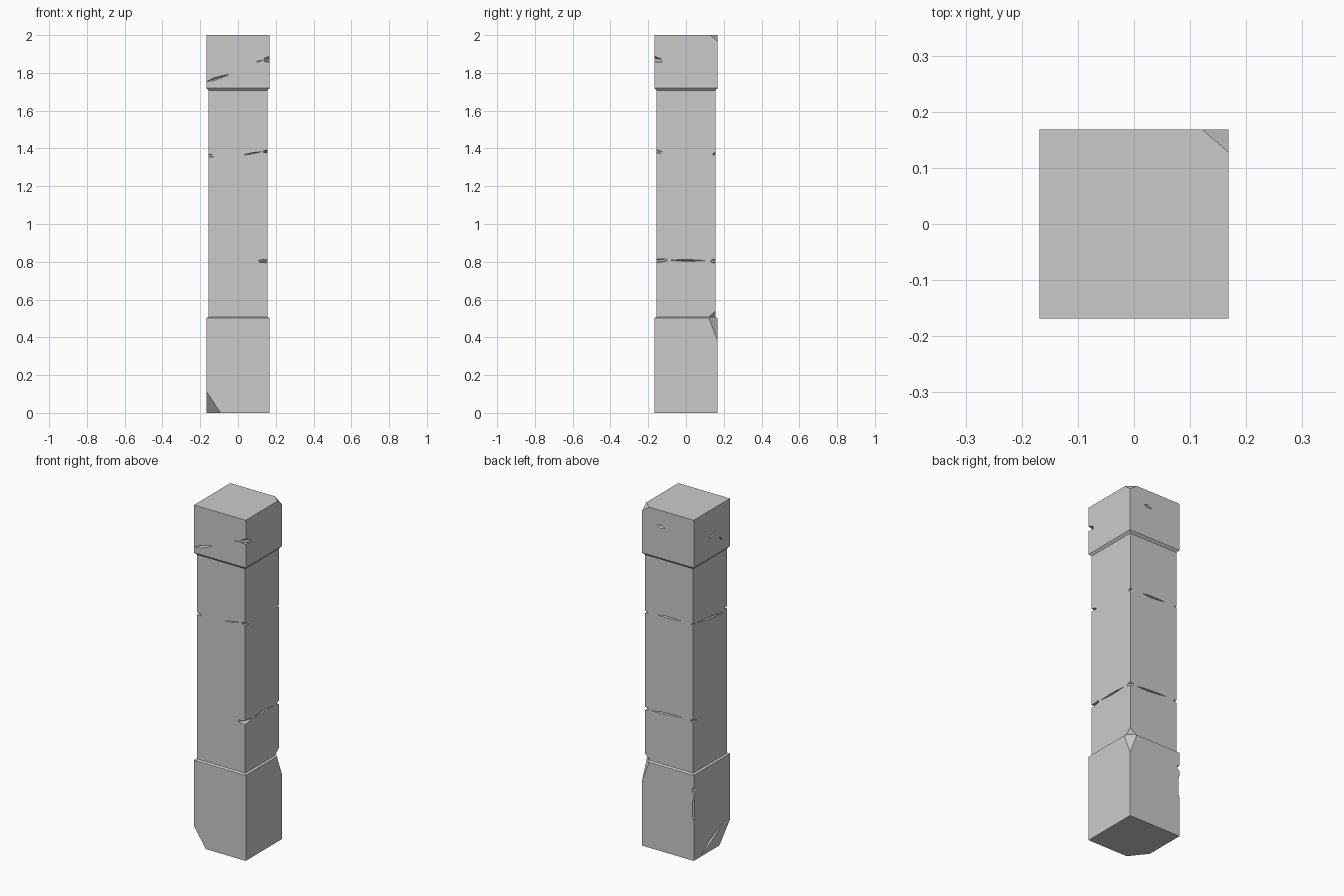
import bpy, bmesh
from mathutils import Vector

if "Cube" in bpy.data.objects:
    bpy.data.objects.remove(bpy.data.objects["Cube"])

B, S = 0.168, 0.157   # half widths: blocks, shaft


def stack(name, rings):
    """Square column from (half width, z) rings."""
    bm = bmesh.new()
    loops = [[bm.verts.new((sx * w, sy * w, z)) for sx, sy in ((-1, -1), (1, -1), (1, 1), (-1, 1))]
             for w, z in rings]
    bm.faces.new(loops[0][::-1])
    bm.faces.new(loops[-1])
    for a, b in zip(loops, loops[1:]):
        for i in range(4):
            j = (i + 1) % 4
            bm.faces.new((a[i], a[j], b[j], b[i]))
    me = bpy.data.meshes.new(name)
    bm.to_mesh(me)
    bm.free()
    ob = bpy.data.objects.new(name, me)
    bpy.context.collection.objects.link(ob)
    return ob


def slice_corner(ob, p, q, r):
    """Cut off the corner outside the plane through three points."""
    p, q, r = Vector(p), Vector(q), Vector(r)
    n = (q - p).cross(r - p).normalized()
    if n.dot(p - Vector((0, 0, sum(v.co.z for v in ob.data.vertices) / len(ob.data.vertices)))) < 0:
        n = -n
    bm = bmesh.new()
    bm.from_mesh(ob.data)
    res = bmesh.ops.bisect_plane(bm, geom=bm.verts[:] + bm.edges[:] + bm.faces[:],
                                 plane_co=p, plane_no=n, clear_outer=True)
    edges = [e for e in res['geom_cut'] if isinstance(e, bmesh.types.BMEdge)]
    bmesh.ops.holes_fill(bm, edges=edges, sides=0)
    bmesh.ops.recalc_face_normals(bm, faces=bm.faces[:])
    bm.to_mesh(ob.data)
    bm.free()


def on_face(face, w, u, z, d):
    """Point on a side face, d units below the surface."""
    x, y = {'front': (u, d - w), 'back': (u, w - d), 'right': (w - d, u), 'left': (d - w, u)}[face]
    return Vector((x, y, z))


def crack(w, face, u0, z0, u1, z1, h=0.006, depth=0.015):
    """Thin wedge opening along a line on one face."""
    pts = []
    for t, k in ((0, 0.2), (0.35, 1), (0.7, 0.8), (1, 0.2)):
        u, z = u0 + (u1 - u0) * t, z0 + (z1 - z0) * t
        pts += [on_face(face, w, u, z + h * k, -0.003), on_face(face, w, u, z - h * k, -0.003),
                on_face(face, w, u, z, depth * k)]
    return pts


def notch(w, sx, sy, z, lx, ly, h, dzx=0.0, dzy=0.0):
    """Chip on a vertical edge, running lx and ly along its two faces."""
    e = w + 0.004
    pts = [Vector((sx * e, sy * e, z + s * h)) for s in (-1, 1)]
    for s in (-0.5, 0.5):
        pts.append(Vector((sx * (w - lx), sy * e, z + dzx + s * h)))
        pts.append(Vector((sx * e, sy * (w - ly), z + dzy + s * h)))
    return pts


def carve(ob, chips):
    bm = bmesh.new()
    for pts in chips:
        vs = [bm.verts.new(p) for p in pts]
        res = bmesh.ops.convex_hull(bm, input=vs)
        junk = [v for v in res['geom_interior'] if isinstance(v, bmesh.types.BMVert)]
        bmesh.ops.delete(bm, geom=junk, context='VERTS')
    bmesh.ops.recalc_face_normals(bm, faces=bm.faces[:])
    me = bpy.data.meshes.new("chip_cutter")
    bm.to_mesh(me)
    bm.free()
    cutter = bpy.data.objects.new("chip_cutter", me)
    cutter.hide_render = True
    bpy.context.collection.objects.link(cutter)
    mod = ob.modifiers.new("chips", 'BOOLEAN')
    mod.operation, mod.solver, mod.object = 'DIFFERENCE', 'EXACT', cutter
    mod.use_self = True
    bpy.context.view_layer.update()
    dg = bpy.context.evaluated_depsgraph_get()
    new = bpy.data.meshes.new_from_object(ob.evaluated_get(dg))
    ob.modifiers.clear()
    ob.data = new
    bpy.data.objects.remove(cutter)


# Base block with two broken corners
base = stack("base_block", [(B, 0), (B, 0.502), (S, 0.508)])
slice_corner(base, (-B, -B, 0.115), (-0.092, -B, 0), (-B, -0.07, 0))
slice_corner(base, (B, B, 0.38), (B, 0.12, 0.505), (0.12, B, 0.505))
carve(base, [
    crack(B, 'left', 0.09, 0.015, -0.095, 0.12, 0.012, 0.015),
    notch(B, -1, 1, 0.30, 0.010, 0.014, 0.09),
    notch(B, -1, 1, 0.41, 0.015, 0.025, 0.02),
])

# Shaft with two rings of cracks
shaft = stack("shaft", [(S, 0.5), (S, 1.715)])
slice_corner(shaft, (S, S, 0.54), (S, 0.112, 0.5), (0.112, S, 0.5))
carve(shaft, [
    # lower ring
    notch(S, 1, -1, 0.803, 0.05, 0.06, 0.011, 0, 0.007),
    crack(S, 'right', -0.08, 0.808, 0.10, 0.806, 0.006),
    notch(S, 1, 1, 0.803, 0.025, 0.03, 0.013),
    crack(S, 'back', 0.11, 0.803, -0.085, 0.815, 0.006),
    notch(S, -1, 1, 0.812, 0.02, 0.03, 0.009),
    # upper ring
    notch(S, -1, -1, 1.362, 0.04, 0.02, 0.009, -0.002, 0),
    crack(S, 'front', 0.03, 1.366, 0.125, 1.383, 0.004),
    notch(S, 1, -1, 1.385, 0.025, 0.045, 0.009, 0, -0.01),
    notch(S, 1, 1, 1.371, 0.03, 0.015, 0.009),
    crack(S, 'back', 0.07, 1.376, -0.075, 1.38, 0.006),
    notch(S, -1, 1, 1.38, 0.015, 0.02, 0.006),
    crack(S, 'left', 0.12, 1.378, -0.12, 1.345, 0.006),
])

# Cap block with chamfered underside
cap = stack("cap_block", [(S, 1.708), (B, 1.72), (B, 2.0)])
slice_corner(cap, (B, B, 1.965), (0.122, B, 2.0), (B, 0.128, 2.0))
carve(cap, [
    crack(B, 'front', -0.165, 1.755, -0.05, 1.79, 0.009, 0.015),
    crack(B, 'front', 0.095, 1.857, 0.13, 1.867, 0.004, 0.01),
    notch(B, 1, -1, 1.876, 0.035, 0.042, 0.017, -0.008, -0.012),
    crack(B, 'back', 0.07, 1.908, 0.02, 1.902, 0.010, 0.012),
    crack(B, 'left', 0.02, 1.835, -0.035, 1.865, 0.008, 0.012),
    crack(B, 'left', -0.07, 1.81, -0.10, 1.785, 0.006, 0.01),
])
